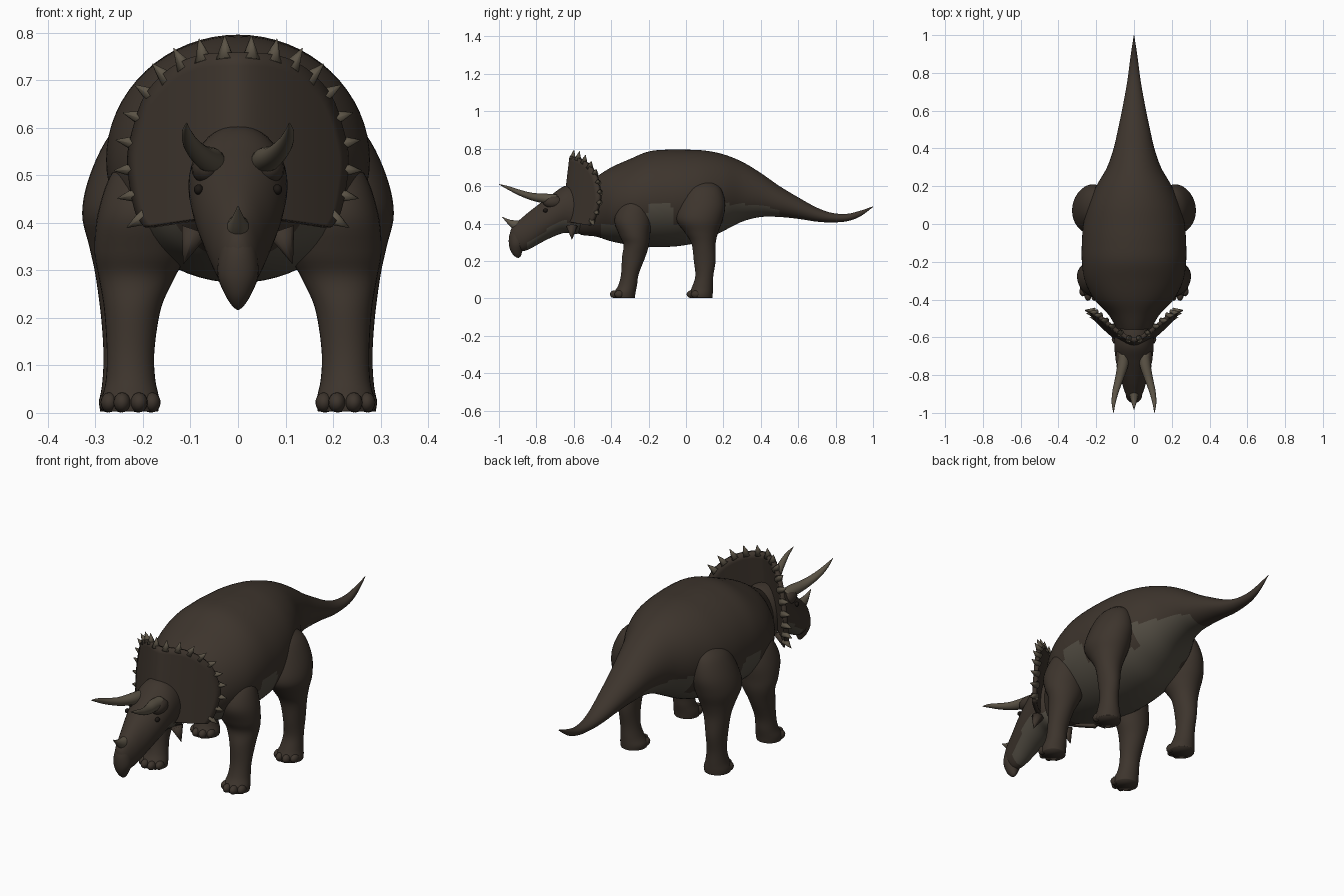
import bpy, bmesh, math
from mathutils import Vector, Matrix

if "Cube" in bpy.data.objects:
    bpy.data.objects.remove(bpy.data.objects["Cube"])

X, Y, Z = Vector((1, 0, 0)), Vector((0, 1, 0)), Vector((0, 0, 1))


def material(name, rgb):
    m = bpy.data.materials.new(name)
    m.diffuse_color = (*rgb, 1)
    m.use_nodes = True
    m.node_tree.nodes["Principled BSDF"].inputs["Base Color"].default_value = m.diffuse_color
    return m


HIDE = material("brown_hide", (0.047, 0.035, 0.026))
BELLY = material("pale_belly", (0.085, 0.074, 0.056))
HORN = material("horn_grey", (0.105, 0.087, 0.061))
EYE = material("dark_eye", (0.012, 0.009, 0.007))


def finish(bm, name, *mats):
    bmesh.ops.recalc_face_normals(bm, faces=bm.faces[:])
    me = bpy.data.meshes.new(name)
    bm.to_mesh(me)
    bm.free()
    for m in mats:
        me.materials.append(m)
    me.polygons.foreach_set("use_smooth", [True] * len(me.polygons))
    ob = bpy.data.objects.new(name, me)
    bpy.context.collection.objects.link(ob)
    return ob


def spline(pts, sub):
    """Smooth curve through points of any dimension."""
    out = []
    for i in range(len(pts) - 1):
        a, b, c, d = (pts[max(0, min(len(pts) - 1, i + k))] for k in (-1, 0, 1, 2))
        for j in range(sub):
            t = j / sub
            out.append([q + 0.5 * t * (r - p + t * (2 * p - 5 * q + 4 * r - s + t * (3 * (q - r) + s - p)))
                        for p, q, r, s in zip(a, b, c, d)])
    return out + [list(pts[-1])]


def loft(name, stations, u, v, mats, n=32, sub=5, side=1, rule=None):
    """Elliptical rings (x, y, z, radius along u, radius along v)."""
    bm = bmesh.new()
    rings = []
    for x, y, z, ru, rv in spline(stations, sub):
        ru, rv = max(ru, 0.001), max(rv, 0.001)
        ring = []
        for k in range(n):
            a = 2 * math.pi * k / n
            p = Vector((x, y, z)) + u * ru * math.cos(a) + v * rv * math.sin(a)
            ring.append(bm.verts.new((p.x * side, p.y, p.z)))
        rings.append(ring)
    for r, s in zip(rings, rings[1:]):
        for k in range(n):
            bm.faces.new((r[k], r[(k + 1) % n], s[(k + 1) % n], s[k]))
    bm.faces.new(rings[0])
    bm.faces.new(rings[-1])
    bmesh.ops.recalc_face_normals(bm, faces=bm.faces[:])
    if rule:
        for f in bm.faces:
            f.material_index = int(rule(f.calc_center_median(), f.normal))
    return finish(bm, name, *mats)


def ellipsoid(bm, centre, radii):
    mat = Matrix.Translation(centre) @ Matrix.Diagonal((*radii, 1))
    bmesh.ops.create_uvsphere(bm, u_segments=16, v_segments=10, radius=1, matrix=mat)


def spike(bm, base, direction, radius, length):
    rot = direction.to_track_quat('Z', 'Y').to_matrix().to_4x4()
    mat = Matrix.Translation(base + direction.normalized() * length / 2) @ rot
    bmesh.ops.create_cone(bm, cap_ends=True, segments=8, radius1=radius, radius2=0.001,
                          depth=length, matrix=mat)


def trunk(rows):
    """(y, bottom, top, half width) to stations along y."""
    return [(0, y, (b + t) / 2, w, (t - b) / 2) for y, b, t, w in rows]


# Body, neck and tail in one sweep, with a pale underside
def underside(c, n):
    patch = ((c.y + 0.14) / 0.075) ** 2 + ((c.z - 0.43) / 0.09) ** 2 < 1
    flank = -0.45 < c.y < 0.22 and c.z < 0.40
    tail = 0.2 <= c.y < 0.5 and n.z < -0.25 - (c.y - 0.2)
    return patch or flank or tail


loft("body", trunk([
    (1.0, .488, .492, .001), (.93, .437, .468, .012), (.86, .412, .452, .022), (.78, .406, .457, .032),
    (.7, .41, .485, .045), (.6, .425, .54, .064), (.5, .435, .60, .085), (.4, .435, .67, .108),
    (.3, .41, .73, .143), (.2, .36, .77, .20), (.1, .31, .79, .245), (0, .285, .795, .268),
    (-.1, .275, .795, .276), (-.2, .275, .785, .276), (-.3, .285, .745, .26), (-.4, .305, .70, .21),
    (-.48, .33, .65, .135), (-.56, .34, .60, .09), (-.62, .37, .55, .07)]),
    X, Z, (HIDE, BELLY), n=64, sub=6, rule=underside)

# Head with a pale jaw underside
loft("head", trunk([
    (-.52, .38, .59, .07), (-.58, .345, .605, .10), (-.65, .35, .60, .104), (-.72, .325, .553, .096),
    (-.78, .295, .508, .082), (-.84, .262, .462, .064), (-.88, .252, .428, .052),
    (-.915, .262, .398, .038), (-.935, .29, .37, .022), (-.942, .32, .345, .003)]),
    X, Z, (HIDE, BELLY), n=40, rule=lambda c, n: n.z < -0.45 and c.y > -0.85)
loft("beak", [(0, -.89, .39, .028, .03), (0, -.9, .34, .04, .044), (0, -.905, .29, .043, .042),
              (0, -.906, .25, .028, .03), (0, -.9, .225, .012, .016), (0, -.897, .216, .001, .001)],
     X, Y, (HIDE,), n=24)
loft("nose_horn", [(0, -.86, .375, .03, .045), (0, -.90, .385, .025, .032), (0, -.94, .402, .015, .018),
                   (0, -.983, .435, .001, .001)], X, Z, (HORN,), n=16)


# Frill: a curved fan behind the head
def frill_point(x, z):
    soft = math.sqrt(x * x + 0.0009) - 0.03
    return Vector((x, -0.612 - 0.12 * (0.76 - z) + 0.6 * soft + 1.2 * x * x, z))


half_rim = spline([(0, .757), (.055, .755), (.105, .742), (.15, .713), (.19, .665), (.213, .60),
                   (.225, .54), (.22, .475), (.208, .42), (.19, .39)], 4)
rim = [(-x, z) for x, z in reversed(half_rim[1:])] + half_rim
FX, FZ, STEPS = 0, 0.42, 12
bm = bmesh.new()
grid = [[bm.verts.new(frill_point(FX + (x - FX) * t / STEPS, FZ + (z - FZ) * t / STEPS))
         for x, z in rim] for t in range(1, STEPS + 1)]
hub = bm.verts.new(frill_point(FX, FZ))
for k in range(len(rim) - 1):
    bm.faces.new((hub, grid[0][k], grid[0][k + 1]))
    for a, b in zip(grid, grid[1:]):
        bm.faces.new((a[k], b[k], b[k + 1], a[k + 1]))
frill = finish(bm, "frill", HIDE)
solid = frill.modifiers.new("thickness", 'SOLIDIFY')
solid.thickness, solid.offset = 0.022, 0

# Evenly spaced spikes around the frill rim
bm = bmesh.new()
rim3 = [frill_point(x, z) for x, z in rim]
total = sum((b - a).length for a, b in zip(rim3, rim3[1:]))
COUNT = 20
walked, placed = 0, 0
for a, b in zip(rim3, rim3[1:]):
    step = (b - a).length
    while placed < COUNT and (placed + 0.5) * total / COUNT <= walked + step:
        p = a.lerp(b, ((placed + 0.5) * total / COUNT - walked) / step)
        tangent = (b - a).normalized()
        out = Vector((-tangent.z, 0, tangent.x)) + Vector((0, 0.15, 0))
        spike(bm, p - out.normalized() * 0.013, out, 0.02, 0.05)
        placed += 1
    walked += step
spikes = finish(bm, "frill_spikes", HORN)

FRONT = [(.195, -.265, .54, .02, .03), (.2, -.275, .505, .065, .07), (.205, -.285, .42, .09, .098),
         (.205, -.275, .34, .097, .083), (.213, -.266, .285, .08, .068), (.222, -.28, .22, .06, .062),
         (.226, -.30, .13, .05, .047), (.226, -.312, .07, .052, .05), (.226, -.328, .03, .06, .058),
         (.226, -.33, .003, .058, .056)]
REAR = [(.195, .09, .63, .02, .04), (.205, .092, .585, .065, .095), (.217, .085, .5, .095, .125),
        (.228, .072, .42, .1, .124), (.233, .083, .35, .08, .088), (.238, .094, .29, .062, .064),
        (.24, .1, .2, .048, .058), (.238, .098, .12, .045, .048), (.234, .088, .06, .052, .056),
        (.23, .08, .025, .062, .063), (.23, .08, .003, .06, .061)]

for side, tag in ((1, "right"), (-1, "left")):
    # Brow horns with a bony ridge and eye below
    loft("brow_horn_" + tag, [(.055, -.69, .525, .03, .03), (.06, -.75, .533, .029, .027),
         (.078, -.82, .543, .023, .021), (.098, -.89, .565, .017, .016), (.108, -.95, .59, .01, .01),
         (.108, -1.0, .61, .001, .001)], X, Z, (HORN,), n=20, side=side)
    bm = bmesh.new()
    ellipsoid(bm, (side * .066, -.71, .515), (.032, .055, .034))
    finish(bm, "brow_ridge_" + tag, HIDE)
    bm = bmesh.new()
    ellipsoid(bm, (side * .083, -.752, .47), (.01, .013, .011))
    finish(bm, "eye_" + tag, EYE)
    # Cheek point below the frill
    bm = bmesh.new()
    spike(bm, Vector((side * .09, -.61, .385)), Vector((side * .35, 0, -1)), 0.03, 0.075)
    finish(bm, "cheek_point_" + tag, HIDE)
    # Legs
    loft("front_leg_" + tag, FRONT, X, Y, (HIDE,), side=side)
    loft("rear_leg_" + tag, REAR, X, Y, (HIDE,), side=side)
    # Toes fan out at the front of each foot
    for foot, cx, cy in (("front", .226, -.33), ("rear", .23, .08)):
        bm = bmesh.new()
        for deg in (-60, -20, 20, 60):
            a = math.radians(deg)
            ellipsoid(bm, (side * (cx + .052 * math.sin(a)), cy - .054 * math.cos(a), .022),
                      (.018, .026, .021))
        finish(bm, foot + "_toes_" + tag, HIDE)
